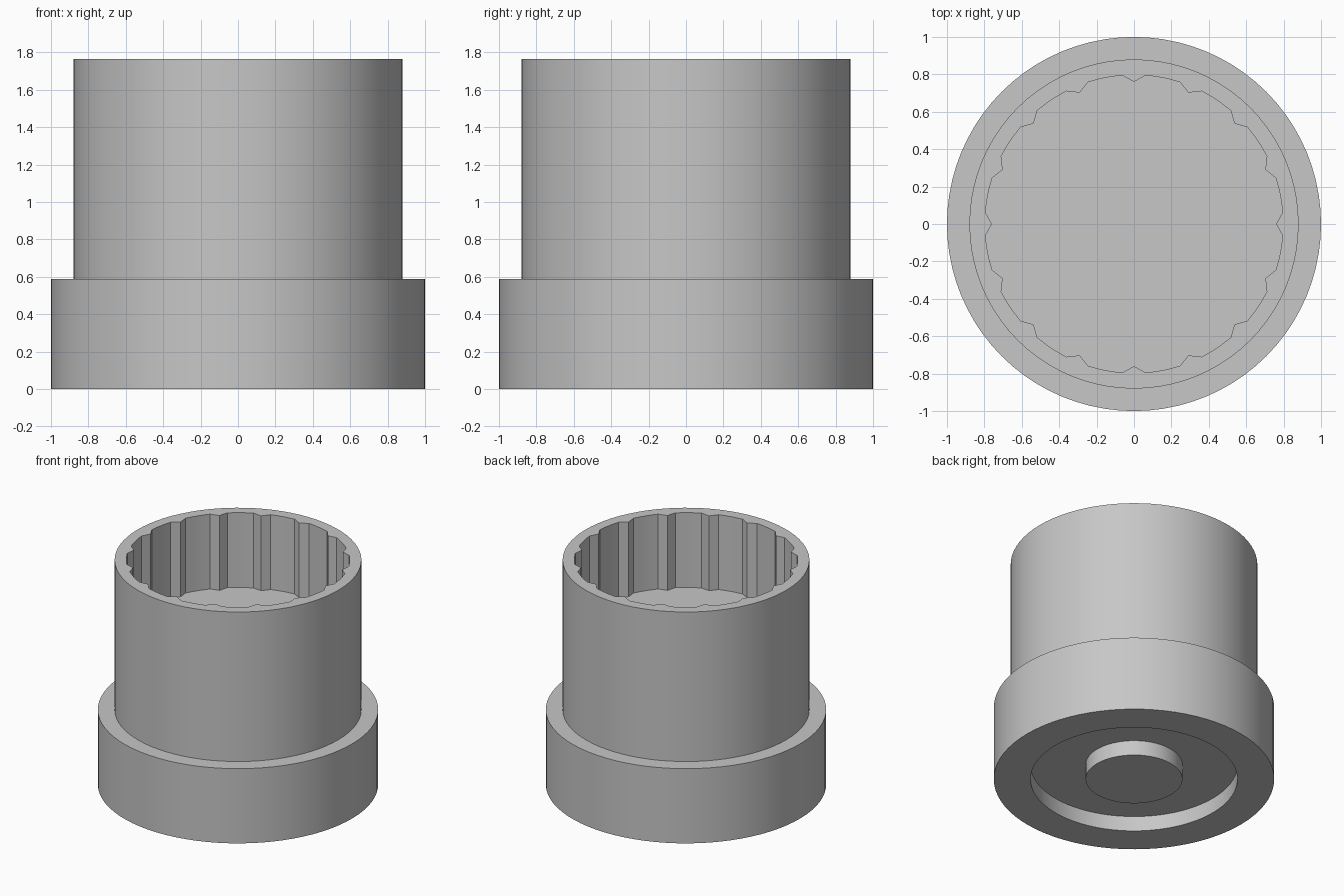
import bpy
import bmesh
from math import cos, sin, tau, radians

cube = bpy.data.objects.get("Cube")
if cube:
    bpy.data.objects.remove(cube, do_unlink=True)

TEETH = 16
STEPS = 5                 # points per tooth pitch; the first is the tooth tip
SEGMENTS = TEETH * STEPS
BASE_TOP, FLOOR, TOP = 0.588, 1.176, 1.765
RECESS = 0.118
SOCKET, TOOTH_TIP = 0.797, 0.76

# Single gray material
gray = bpy.data.materials.new("light_gray")
gray.use_nodes = True
color = (0.57, 0.57, 0.57, 1)
gray.diffuse_color = color
gray.node_tree.nodes["Principled BSDF"].inputs["Base Color"].default_value = color


def ring(bm, radius, z, tip=None):
    """Closed loop of vertices, with inward tooth tips if tip is given."""
    verts = []
    for i in range(SEGMENTS):
        r = tip if tip and i % STEPS == 0 else radius
        a = tau * i / SEGMENTS
        verts.append(bm.verts.new((r * cos(a), r * sin(a), z)))
    return verts


bm = bmesh.new()
rings = [
    # underside boss and ring recess
    ring(bm, 0.345, 0),
    ring(bm, 0.345, RECESS),
    ring(bm, 0.738, RECESS),
    ring(bm, 0.738, 0),
    # wide base and upper barrel
    ring(bm, 1.0, 0),
    ring(bm, 1.0, BASE_TOP),
    ring(bm, 0.88, BASE_TOP),
    ring(bm, 0.88, TOP),
    # toothed socket
    ring(bm, SOCKET, TOP, TOOTH_TIP),
    ring(bm, SOCKET, FLOOR, TOOTH_TIP),
]
for low, high in zip(rings, rings[1:]):
    for i in range(SEGMENTS):
        j = (i + 1) % SEGMENTS
        bm.faces.new((low[i], low[j], high[j], high[i]))

# Boss end and socket floor
bm.faces.new(rings[0][::-1])
bm.faces.new(rings[-1])
bmesh.ops.recalc_face_normals(bm, faces=bm.faces)

mesh = bpy.data.meshes.new("toothed_socket_body")
bm.to_mesh(mesh)
bm.free()
mesh.materials.append(gray)
body = bpy.data.objects.new("toothed_socket_body", mesh)
bpy.context.collection.objects.link(body)

bpy.ops.object.select_all(action='DESELECT')
body.select_set(True)
bpy.context.view_layer.objects.active = body
bpy.ops.object.shade_smooth_by_angle(angle=radians(15))
